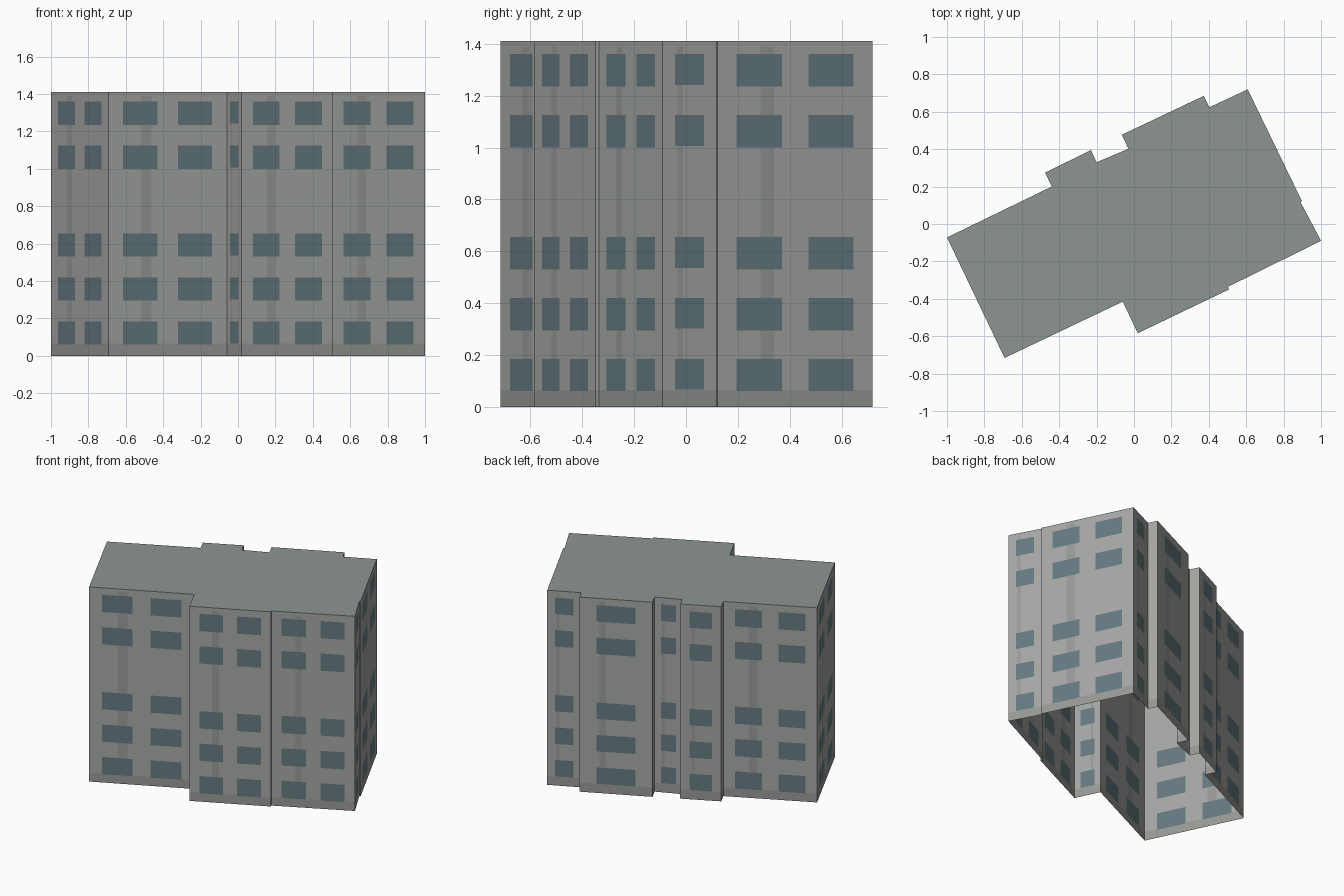
import bpy, bmesh
from mathutils import Vector

if "Cube" in bpy.data.objects:
    bpy.data.objects.remove(bpy.data.objects["Cube"])

HEIGHT = 1.41
PLINTH = 0.065
WINDOW_H = 0.125
SILLS = [0.06, 0.295, 0.53, 1.0, 1.235]
STAIN = (0.275, 0.365)
STAIN_TOP = 1.39

# Footprint, counter-clockwise from the left corner
FOOTPRINT = [Vector(p) for p in [
    (-1.0, -0.072), (-0.692, -0.716), (-0.06, -0.415), (0.02, -0.584),
    (0.508, -0.35), (0.502, -0.336), (1.0, -0.09), (0.89, 0.118),
    (0.898, 0.122), (0.608, 0.72), (0.403, 0.624), (0.373, 0.685),
    (-0.065, 0.477), (-0.03, 0.402), (-0.2, 0.33), (-0.23, 0.395),
    (-0.475, 0.275), (-0.44, 0.2)]]
# Walls that carry one window column; short returns carry none
SINGLE = {2, 6, 9, 11, 13, 15}
DOUBLE = {0, 1, 3, 5, 8, 17}

COLOURS = {
    "walls": (0.38, 0.39, 0.37, 1),
    "plinth": (0.31, 0.32, 0.30, 1),
    "rain_stains": (0.31, 0.32, 0.31, 1),
    "windows": (0.13, 0.195, 0.22, 1),
    "roof": (0.27, 0.30, 0.285, 1),
}
meshes = {name: bmesh.new() for name in COLOURS}


def add_face(part, points):
    bm = meshes[part]
    bm.faces.new([bm.verts.new(p) for p in points])


def inside(value, spans):
    return any(a < value < b for a, b in spans)


# Facades: each wall is split into flush cells sorted by part
for i, a in enumerate(FOOTPRINT):
    b = FOOTPRINT[(i + 1) % len(FOOTPRINT)]
    columns, stains, lift = [], [], 0.0
    if i in DOUBLE:
        columns = [(0.123, 0.414), (0.586, 0.877)]
        stains = [STAIN]
    elif i in SINGLE:
        columns = [(0.23, 0.77)]
        stains = [STAIN]
        lift = 0.006
    rows = [(s + lift, s + WINDOW_H) for s in SILLS] if columns else []
    us = sorted({0.0, 1.0, *(u for c in columns + stains for u in c)})
    zs = {0.0, PLINTH, HEIGHT, *(z for r in rows for z in r)}
    if stains:
        zs.add(STAIN_TOP)
    zs = sorted(zs)
    for u0, u1 in zip(us, us[1:]):
        p, q = a.lerp(b, u0), a.lerp(b, u1)
        u = (u0 + u1) / 2
        for z0, z1 in zip(zs, zs[1:]):
            z = (z0 + z1) / 2
            if inside(u, columns) and inside(z, rows):
                part = "windows"
            elif z < PLINTH:
                part = "plinth"
            elif inside(u, stains) and z < STAIN_TOP:
                part = "rain_stains"
            else:
                part = "walls"
            add_face(part, [(p.x, p.y, z0), (q.x, q.y, z0),
                            (q.x, q.y, z1), (p.x, p.y, z1)])

# Flat roof; the underside of the block stays open
add_face("roof", [(p.x, p.y, HEIGHT) for p in FOOTPRINT])

# Weld each part and give it its colour
for name, bm in meshes.items():
    bmesh.ops.remove_doubles(bm, verts=bm.verts[:], dist=1e-5)
    mesh = bpy.data.meshes.new(name)
    bm.to_mesh(mesh)
    bm.free()
    mat = bpy.data.materials.new(name)
    mat.diffuse_color = COLOURS[name]
    mat.use_nodes = True
    mat.node_tree.nodes["Principled BSDF"].inputs["Base Color"].default_value = mat.diffuse_color
    mesh.materials.append(mat)
    bpy.context.collection.objects.link(bpy.data.objects.new(name, mesh))
